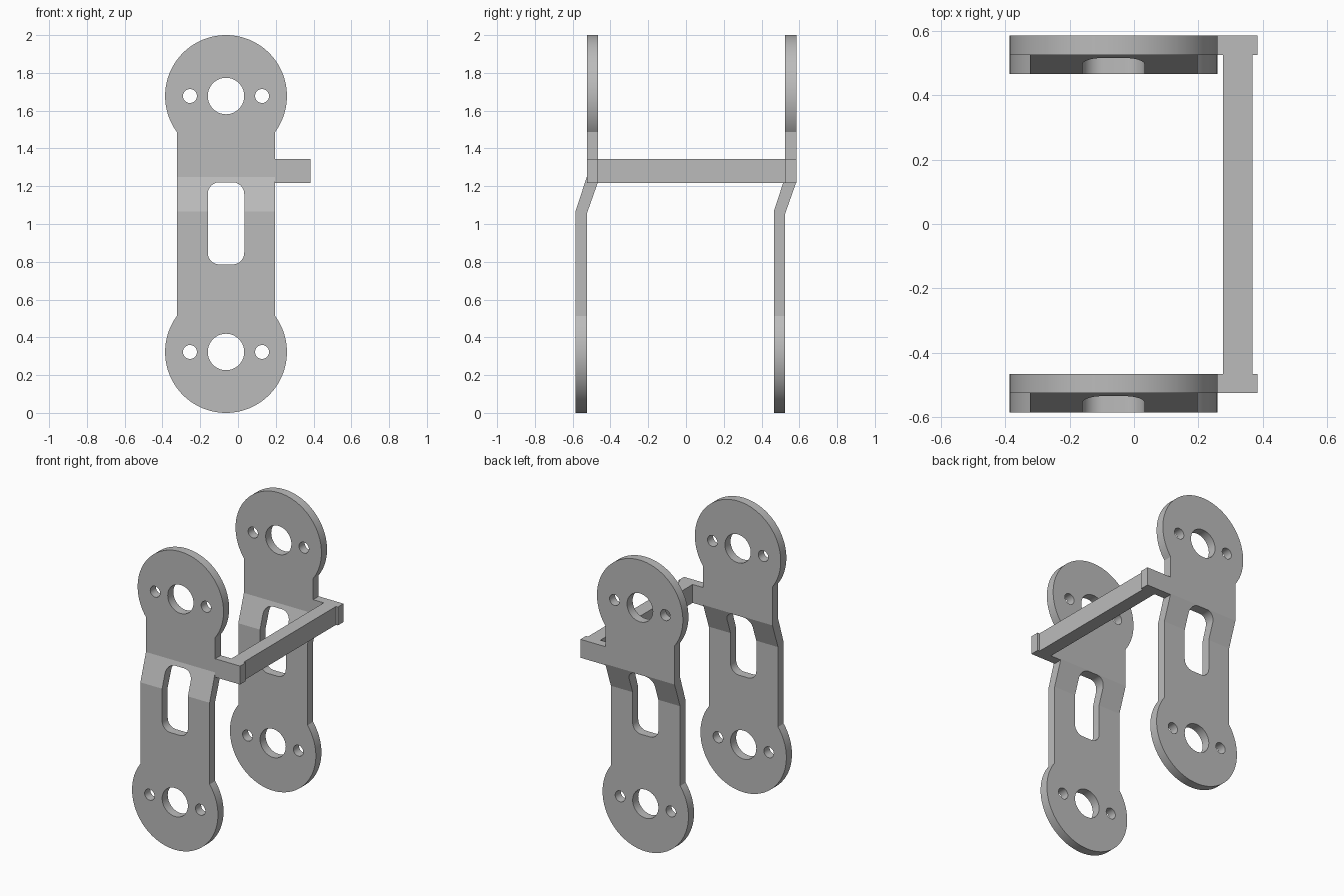
import bpy, bmesh
from math import sin, cos, pi, asin, radians
from mathutils import Vector

cube = bpy.data.objects.get("Cube")
if cube:
    bpy.data.objects.remove(cube, do_unlink=True)

# Single grey material
grey = bpy.data.materials.new("plain grey")
grey.use_nodes = True
colour = (0.5, 0.5, 0.5, 1)
grey.diffuse_color = colour
grey.node_tree.nodes["Principled BSDF"].inputs["Base Color"].default_value = colour

CX = -0.0635                 # plate centre line
R = 0.3225                   # round end radius
HALF = 0.26                  # half width of the straight neck
ENDS = (R, 2 - R)            # heights of the round end centres
THICK = 0.06
SPACING = 1.05               # distance between the two plates
LUG_Z = (1.218, 1.343)


def prism(name, points, direction):
    """Extrude a closed loop of 3D points along a vector."""
    bm = bmesh.new()
    face = bm.faces.new([bm.verts.new(p) for p in points])
    out = bmesh.ops.extrude_face_region(bm, geom=[face])
    moved = [v for v in out["geom"] if isinstance(v, bmesh.types.BMVert)]
    bmesh.ops.translate(bm, verts=moved, vec=Vector(direction))
    bmesh.ops.recalc_face_normals(bm, faces=bm.faces)
    mesh = bpy.data.meshes.new(name)
    bm.to_mesh(mesh)
    bm.free()
    mesh.materials.append(grey)
    obj = bpy.data.objects.new(name, mesh)
    bpy.context.collection.objects.link(obj)
    return obj


def box(name, x, y, z):
    loop = [(x[0], y[0], z[0]), (x[1], y[0], z[0]), (x[1], y[0], z[1]), (x[0], y[0], z[1])]
    return prism(name, loop, (0, y[1] - y[0], 0))


def arc(x, z, r, start, end, steps):
    """Points of an arc in the front plane, ends included."""
    angles = [start + (end - start) * i / steps for i in range(steps + 1)]
    return [(x + r * cos(a), -1, z + r * sin(a)) for a in angles]


def select(obj):
    bpy.ops.object.select_all(action="DESELECT")
    obj.select_set(True)
    bpy.context.view_layer.objects.active = obj


def cut(obj, cutter, operation):
    cutter.hide_render = True
    select(obj)
    mod = obj.modifiers.new("cut", "BOOLEAN")
    mod.operation = operation
    mod.solver = "EXACT"
    mod.object = cutter
    bpy.ops.object.modifier_apply(modifier=mod.name)
    bpy.data.objects.remove(cutter, do_unlink=True)


# Bent sheet, from its side profile
out_y = -0.525
profile = [(out_y, 2.1), (out_y, 1.25), (out_y - THICK, 1.067), (out_y - THICK, -0.1),
           (out_y, -0.1), (out_y, 1.055), (out_y + THICK, 1.225), (out_y + THICK, 2.1)]
front_plate = prism("front_plate", [(-0.6, y, z) for y, z in profile], (1.2, 0, 0))

# Trim the sheet to the dumbbell outline
neck = asin(HALF / R)
outline = arc(CX, ENDS[1], R, neck - pi / 2, 3 * pi / 2 - neck, 76)
outline += arc(CX, ENDS[0], R, pi / 2 + neck, 5 * pi / 2 - neck, 76)
cut(front_plate, prism("outline_cutter", outline, (0, 2, 0)), "INTERSECT")

# Bore and two screw holes in each round end
for z in ENDS:
    for dx, r, steps in ((0, 0.0966, 64), (-0.191, 0.037, 36), (0.191, 0.037, 36)):
        hole = arc(CX + dx, z, r, 0, 2 * pi, steps)[:-1]
        cut(front_plate, prism("hole_cutter", hole, (0, 2, 0)), "DIFFERENCE")

# Rounded slot through the neck and bend
corner, half_slot, low, high = 0.062, 0.0966, 0.786, 1.221
slot = []
for i, (sx, z) in enumerate(((1, high - corner), (-1, high - corner),
                             (-1, low + corner), (1, low + corner))):
    slot += arc(CX + sx * (half_slot - corner), z, corner, i * pi / 2, (i + 1) * pi / 2, 10)
cut(front_plate, prism("slot_cutter", slot, (0, 2, 0)), "DIFFERENCE")

# Matching plate behind
back_plate = front_plate.copy()
back_plate.data = front_plate.data.copy()
back_plate.name = "back_plate"
back_plate.location.y = SPACING
bpy.context.collection.objects.link(back_plate)

# Side lugs and the bar that joins them
lug_x = (CX + HALF, 0.383)
inner = out_y + THICK
front_lug = box("front_lug", lug_x, (out_y, inner), LUG_Z)
back_lug = box("back_lug", lug_x, (out_y + SPACING, inner + SPACING), LUG_Z)
cross_bar = box("cross_bar", (0.276, 0.368), (inner, out_y + SPACING), LUG_Z)

for obj in (front_plate, back_plate, front_lug, back_lug, cross_bar):
    select(obj)
    bpy.ops.object.shade_smooth_by_angle(angle=radians(15))
